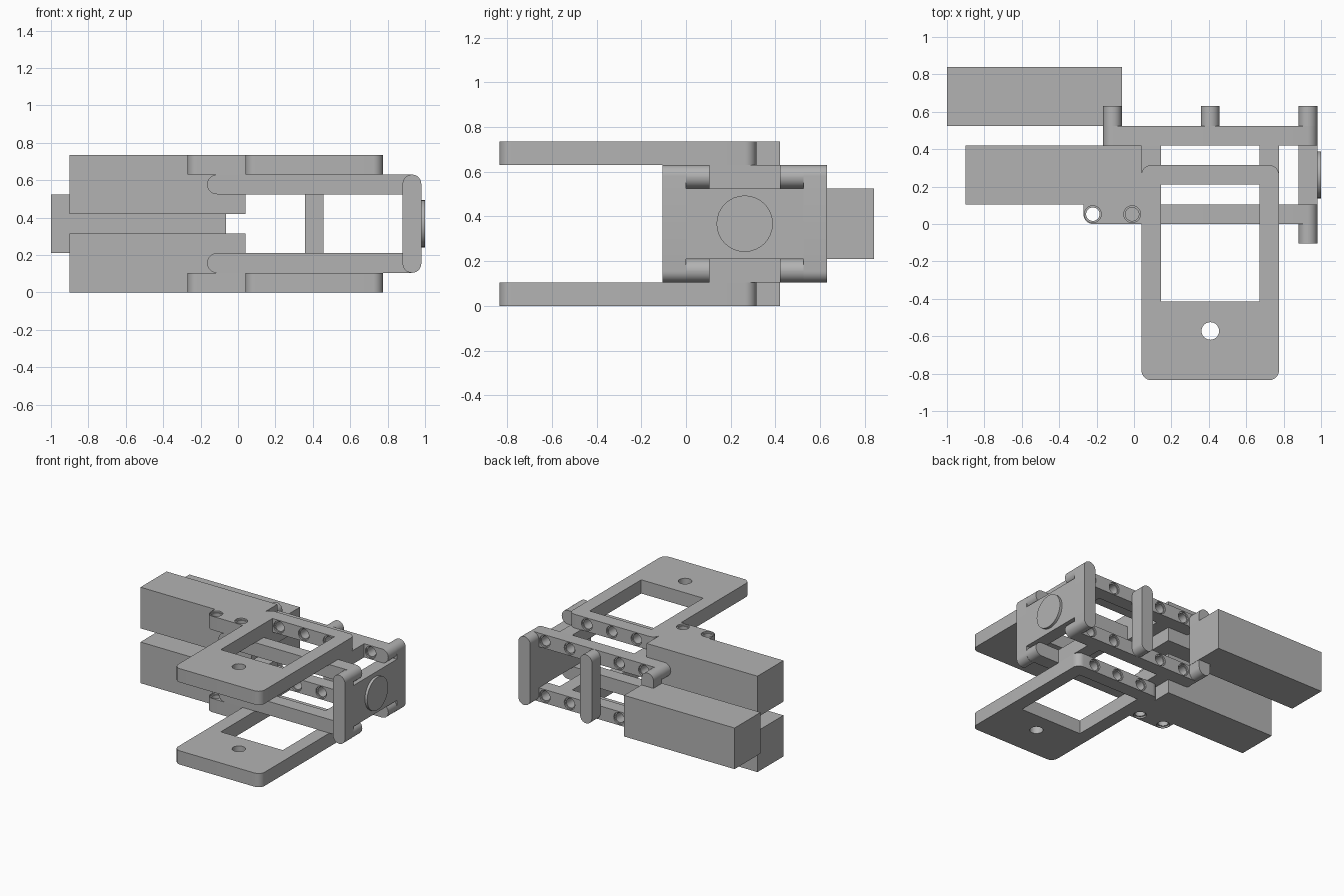
import bpy, bmesh, math
from mathutils import Matrix, Vector

cube = bpy.data.objects.get("Cube")
if cube:
    bpy.data.objects.remove(cube, do_unlink=True)

U = 0.105          # grid unit of the construction
H = 7 * U          # total height
mat = bpy.data.materials.new("plain grey")
mat.use_nodes = True
GREY = (0.45, 0.45, 0.45, 1)
mat.diffuse_color = GREY
mat.node_tree.nodes["Principled BSDF"].inputs["Base Color"].default_value = GREY


def finish(name, bm):
    bmesh.ops.recalc_face_normals(bm, faces=bm.faces)
    mesh = bpy.data.meshes.new(name)
    bm.to_mesh(mesh)
    bm.free()
    mesh.materials.append(mat)
    ob = bpy.data.objects.new(name, mesh)
    bpy.context.collection.objects.link(ob)
    return ob


def slab(name, x, y, z, axis="z", radius=0, corners="abcd"):
    """Box whose four edges along one axis can be rounded, corner by corner."""
    lo, hi = Vector((x[0], y[0], z[0])), Vector((x[1], y[1], z[1]))
    k = "xyz".index(axis)
    i, j = [n for n in range(3) if n != k]
    outline = []
    for n, (s, t) in enumerate(((0, 0), (1, 0), (1, 1), (0, 1))):
        p, q = (lo, hi)[s][i], (lo, hi)[t][j]
        if not radius or "abcd"[n] not in corners:
            outline.append((p, q))
            continue
        cx, cy = p + radius * (1 - 2 * s), q + radius * (1 - 2 * t)
        for step in range(9):
            a = math.pi * (1 + n / 2 + step / 16)
            outline.append((cx + radius * math.cos(a), cy + radius * math.sin(a)))
    bm = bmesh.new()
    verts = []
    for p, q in outline:
        co = [0, 0, 0]
        co[i], co[j], co[k] = p, q, lo[k]
        verts.append(bm.verts.new(co))
    face = bm.faces.new(verts)
    top = bmesh.ops.extrude_face_region(bm, geom=[face])["geom"]
    move = Vector((0, 0, 0))
    move[k] = hi[k] - lo[k]
    bmesh.ops.translate(bm, verts=[g for g in top if isinstance(g, bmesh.types.BMVert)], vec=move)
    bmesh.ops.remove_doubles(bm, verts=bm.verts, dist=1e-5)
    return finish(name, bm)


def rod(name, centre, radius, length, axis):
    bm = bmesh.new()
    turn = {"x": Matrix.Rotation(math.pi / 2, 4, "Y"),
            "y": Matrix.Rotation(math.pi / 2, 4, "X"), "z": Matrix()}[axis]
    bmesh.ops.create_cone(bm, cap_ends=True, segments=32, radius1=radius, radius2=radius,
                          depth=length, matrix=Matrix.Translation(centre) @ turn)
    return finish(name, bm)


def cut(ob, cutters):
    """Subtract the cutters, bake the result and discard them."""
    for c in cutters:
        m = ob.modifiers.new("cut", "BOOLEAN")
        m.object, m.operation, m.solver = c, "DIFFERENCE", "EXACT"
    bpy.context.view_layer.update()
    graph = bpy.context.evaluated_depsgraph_get()
    mesh = bpy.data.meshes.new_from_object(ob.evaluated_get(graph))
    ob.modifiers.clear()
    ob.data = mesh
    for c in cutters:
        bpy.data.objects.remove(c, do_unlink=True)


def pin_hole(centre, axis):
    """Through hole with a shallow counterbore at both ends."""
    side = Vector([float(a == axis) for a in "xyz"]) * U / 2
    c = Vector(centre)
    return [rod("cutter", c, 0.036, 3 * U, axis)] + [
        rod("cutter", c + s * side, 0.045, 0.024, axis) for s in (-1, 1)]


def span(upper, a, b):
    """Height range, mirrored about mid height for the lower half."""
    return (a, b) if upper else (H - b, H - a)


HOLES = [-0.01 + 2 * U * n for n in range(5)]
parts = []

for upper in (True, False):
    side = "upper_" if upper else "lower_"
    bar_z, deck_z = span(upper, 5 * U, 6 * U), span(upper, 6 * U, H)
    bar_mid, deck_mid = sum(bar_z) / 2, sum(deck_z) / 2

    # Motor block and its mounting lug
    parts.append(slab(side + "motor_block", (-0.9, 0.04), (U, 4 * U), span(upper, 4 * U, H)))
    lug = slab(side + "mounting_lug", (-0.27, 0.04), (0, U), deck_z, "z", U / 2, "a")
    cut(lug, [c for x in (-0.22, -0.01) for c in pin_hole((x, U / 2, deck_mid), "z")])
    parts.append(lug)

    # Long round-ended beams, the rear one drilled
    parts.append(slab(side + "front_beam", (-0.165, 0.98), (0, U), bar_z, "y", U / 2 - 0.0005))
    rear = slab(side + "rear_beam", (-0.165, 0.98), (4 * U, 5 * U), bar_z, "y", U / 2 - 0.0005)
    cut(rear, [c for x in HOLES for c in pin_hole((x, 4.5 * U, bar_mid), "y")])
    parts.append(rear)

    # Cross links between the beams
    for label, x in (("right", 0.04), ("left", 0.04 + 6 * U)):
        parts.append(slab(side + label + "_cross_link", (x, x + U), (U, 4 * U), bar_z))

    # Open paddle frame with a drilled rear rail
    paddle = slab(side + "paddle", (0.04, 0.04 + 7 * U), (-0.835, 3 * U), deck_z, "z", U / 2)
    window = slab("cutter", (0.04 + U, 0.04 + 6 * U), (-0.415, 2 * U), (deck_z[0] - 0.1, deck_z[1] + 0.1))
    cutters = [window, rod("cutter", (0.408, -0.572, deck_mid), 0.047, 3 * U, "z")]
    for x in HOLES[1:4]:
        cutters += pin_hole((x, 2.5 * U, deck_mid), "y")
    cut(paddle, cutters)
    parts.append(paddle)

# Rear motor
parts.append(slab("rear_motor_block", (-1, -0.063), (5 * U, 0.84), (2 * U, 5 * U)))

# Upright round-ended posts
for name, x, y in (("rear_right_post", -0.165, 5 * U), ("rear_middle_post", 0.357, 5 * U),
                   ("rear_left_post", 0.88, 5 * U), ("front_left_post", 0.88, -U)):
    parts.append(slab(name, (x, x + 0.1), (y, y + U), (U, 6 * U), "y", 0.0495))

# End plate with round cap
parts.append(slab("end_plate", (0.88, 0.98), (0, 5 * U), (2 * U, 5 * U)))
parts.append(rod("end_cap", (0.985, 2.5 * U, H / 2), 0.126, 0.03, "x"))

# Smooth the round surfaces, keeping edges sharp
for ob in bpy.context.selected_objects:
    ob.select_set(False)
for ob in parts:
    ob.select_set(True)
bpy.context.view_layer.objects.active = parts[0]
bpy.ops.object.shade_smooth_by_angle(angle=math.radians(30))
